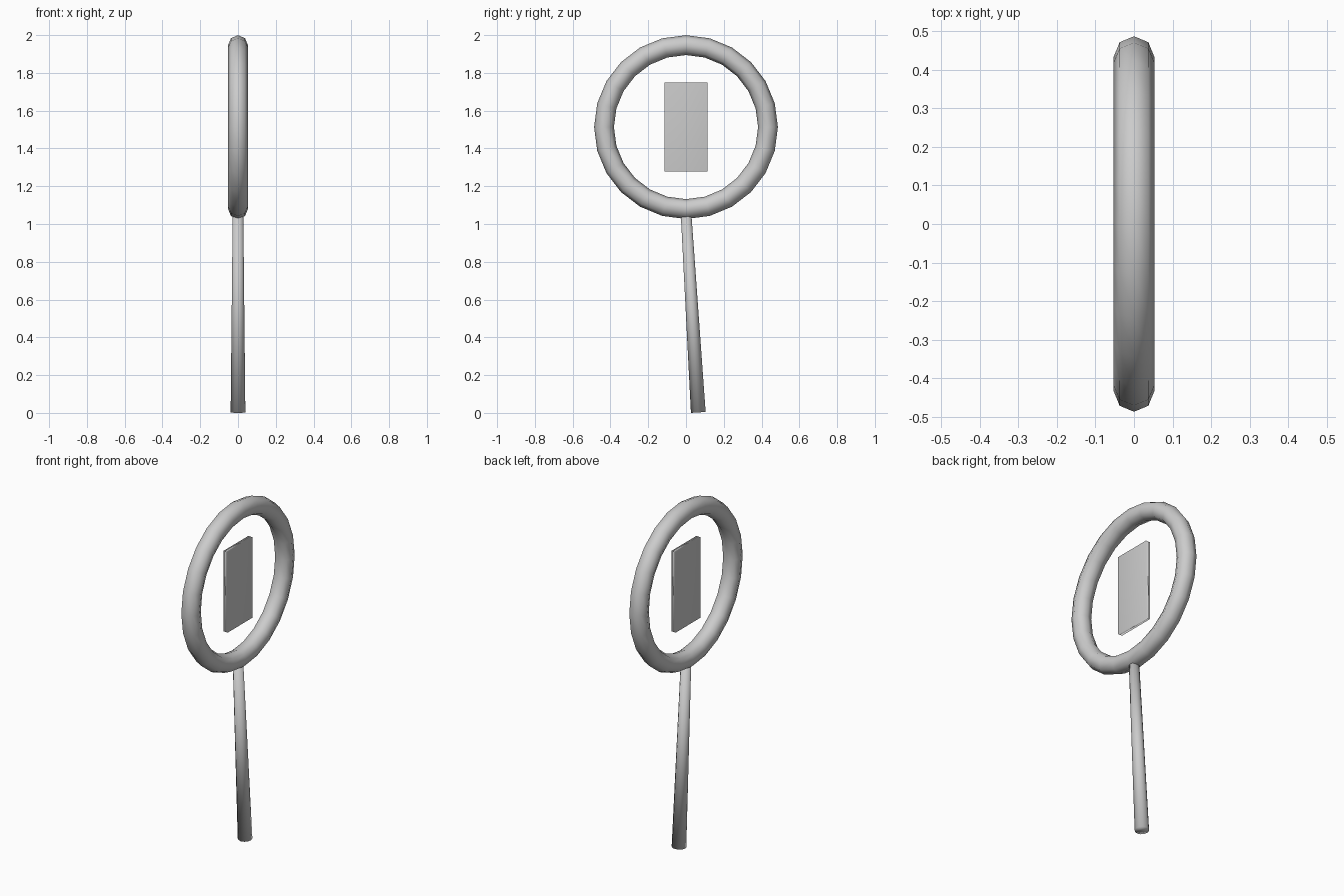
import bpy
from math import radians
from mathutils import Vector

cube = bpy.data.objects.get("Cube")
if cube:
    bpy.data.objects.remove(cube, do_unlink=True)

grey = bpy.data.materials.new("plain_grey")
grey.use_nodes = True
GREY = (0.6, 0.6, 0.6, 1)
grey.diffuse_color = GREY
grey.node_tree.nodes["Principled BSDF"].inputs["Base Color"].default_value = GREY


def finish(name):
    ob = bpy.context.object
    ob.name = name
    ob.data.materials.append(grey)
    bpy.ops.object.shade_smooth()
    return ob


CENTRE_Z = 1.513

# Upright ring facing sideways
bpy.ops.mesh.primitive_torus_add(
    major_segments=24, minor_segments=8, major_radius=0.434, minor_radius=0.0525,
    location=(0, 0, CENTRE_Z), rotation=(0, radians(90), 0))
finish("ring")

# Thin plate floating in the ring
bpy.ops.mesh.primitive_cube_add(size=1, location=(0, 0, CENTRE_Z))
plate = finish("centre_plate")
plate.scale = (0.028, 0.23, 0.47)

# Tapered handle leaning slightly from the ring to the ground
foot, top = Vector((0, 0.065, 0.0025)), Vector((0, 0, 1.06))
axis = top - foot
bpy.ops.mesh.primitive_cone_add(
    vertices=12, radius1=0.039, radius2=0.028, depth=axis.length,
    location=(foot + top) / 2, rotation=axis.to_track_quat('Z', 'Y').to_euler())
finish("handle")
